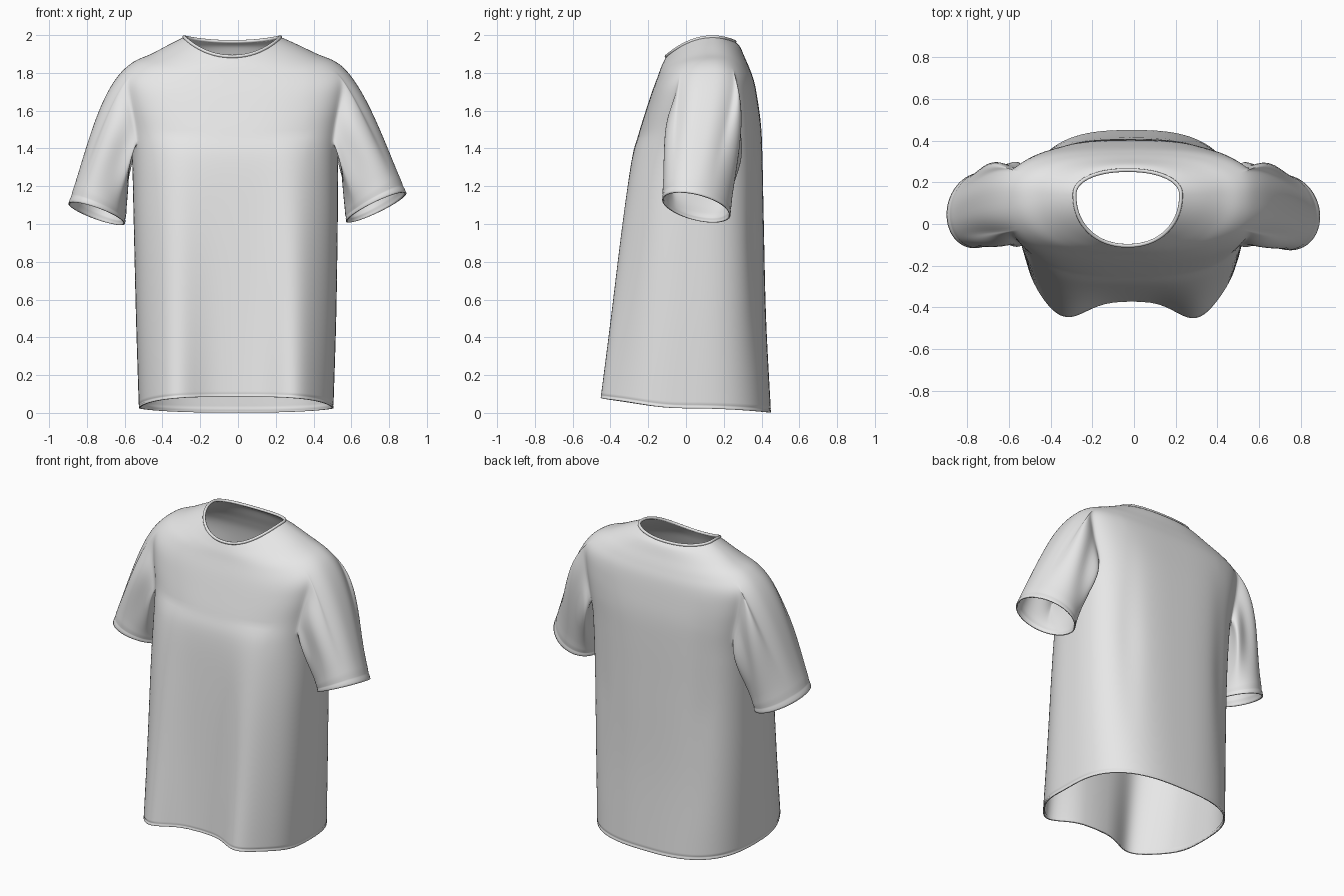
import bpy, bmesh, math
from mathutils import Vector

if "Cube" in bpy.data.objects:
    bpy.data.objects.remove(bpy.data.objects["Cube"])

cloth = bpy.data.materials.new("light grey cotton")
cloth.diffuse_color = (0.8, 0.8, 0.8, 1)
cloth.use_nodes = True
cloth.node_tree.nodes["Principled BSDF"].inputs["Base Color"].default_value = cloth.diffuse_color

# Body profile, hem to neck: half width, x centre, side y, side z, front y, front z, back y, back z, roundness
KEYS = [
    (.515, -.01, .00, .024, -.370, .085, .45, .002, .60),
    (.530, -.01, .03, .50, -.345, .50, .424, .50, .64),
    (.540, -.012, .05, 1.0, -.315, 1.0, .412, 1.0, .68),
    (.546, -.015, .09, 1.34, -.288, 1.33, .405, 1.34, .70),
    (.562, -.015, .11, 1.50, -.253, 1.47, .398, 1.51, .70),
    (.595, -.015, .12, 1.67, -.213, 1.60, .382, 1.64, .70),
    (.605, -.015, .13, 1.79, -.180, 1.70, .362, 1.75, .72),
    (.535, -.018, .13, 1.86, -.150, 1.78, .338, 1.82, .76),
    (.440, -.020, .14, 1.90, -.132, 1.83, .312, 1.88, .82),
    (.340, -.025, .14, 1.95, -.116, 1.865, .285, 1.94, .92),
    (.255, -.030, .14, 1.99, -.104, 1.887, .258, 1.965, .93),
]
COLS = 128
HALF = 9           # armhole half width in columns
SLEEVE_ROWS = 26


def key_at(s):
    """Catmull-Rom interpolation of the body profile."""
    i = min(int(s), len(KEYS) - 2)
    t = s - i
    g = lambda n: KEYS[max(0, min(n, len(KEYS) - 1))]
    return [.5 * (2 * b + (c - a) * t + (2 * a - 5 * b + 4 * c - d) * t * t
                  + (3 * b - a - 3 * c + d) * t ** 3)
            for a, b, c, d in zip(g(i - 1), g(i), g(i + 1), g(i + 2))]


def power(v, e):
    return math.copysign(abs(v) ** e, v) if abs(v) > 1e-9 else 0.0


def bump(v, centre, width):
    return math.exp(-((v - centre) / width) ** 2)


def body_point(s, j, inset=0.0):
    w, xc, ys, zs, yf, zf, yb, zb, e = key_at(s)
    t = 2 * math.pi * j / COLS
    fade = max(0, 1 - zs / 1.5) ** .8
    if math.sin(t) > 0:
        e += .13 * fade
    cx, cy = power(math.cos(t), e), power(math.sin(t), e)
    ye, ze = (yf, zf) if cy < 0 else (yb, zb)
    x = w * cx
    y = ys + abs(cy) * (ye - ys)
    z = zs + (ze - zs) * cy * cy
    # hanging folds: two deep ones in front, shallow ones behind
    if cy < 0:
        y -= fade * abs(cy) * .11 * (bump(x, .32, .14) + bump(x, -.34, .15))
    else:
        mid = max(0, 1 - abs(z - .95) / .75)
        y -= mid * cy * .015 * (bump(x, .36, .07) + bump(x, -.36, .07))
    k = 1 - inset
    return Vector((xc + x * k, ys + (y - ys) * k, z))


# Body rows, with a stitched groove just above the hem
rows = [0, .02, .045, .06, .075, .12] + [i / 6 for i in range(1, 60)] + [9.85, 10]
rows.sort()
bm = bmesh.new()
grid = [[bm.verts.new(body_point(s, j, .006 if s == .06 else 0)) for j in range(COLS)]
        for s in rows]
low = min(range(len(rows)), key=lambda i: abs(rows[i] - 3.5))
top = min(range(len(rows)), key=lambda i: abs(rows[i] - 6.66))


def in_armhole(i, j):
    return low <= i < top and any((j - c + HALF) % COLS < 2 * HALF for c in (0, COLS // 2))


for i in range(len(rows) - 1):
    for j in range(COLS):
        if not in_armhole(i, j):
            k = (j + 1) % COLS
            bm.faces.new((grid[i][j], grid[i][k], grid[i + 1][k], grid[i + 1][j]))


# Sleeves grow out of the armhole edge and curve down to the cuff
def add_sleeve(side, centre, u, v, flare, shoulder):
    c = 0 if side > 0 else COLS // 2
    col = lambda d: (c + d * side) % COLS      # d < 0 is the front on both sides
    path = [(top, -d) for d in range(0, HALF)]
    path += [(i, -HALF) for i in range(top, low, -1)]
    path += [(low, d) for d in range(-HALF, HALF)]
    path += [(i, HALF) for i in range(low, top)]
    path += [(top, d) for d in range(HALF, 0, -1)]
    loop = [grid[i][col(d)] for i, d in path]
    n = len(loop)
    # matching angle on the cuff from the length along the armhole
    lengths = [0]
    for a in range(n):
        lengths.append(lengths[-1] + (loop[(a + 1) % n].co - loop[a].co).length)
    bottom = path.index((low, 0))
    axis = Vector((flare * side, -.06, -.92)).normalized()
    inner_axis = Vector((.14 * side, -.03, -.99)).normalized()
    out_top = Vector((shoulder * side, 0, -.62))
    out_low = Vector((.03 * side, 0, -.99))
    ts = [i / SLEEVE_ROWS for i in range(1, SLEEVE_ROWS - 1)] + [.945, .955, .965, .985, 1]
    ts = sorted(set(ts) - {25 / 26})
    strips = [loop] + [[] for _ in ts]
    for a, vert in enumerate(loop):
        L, Lb = lengths[a], lengths[bottom]
        ph = math.pi * L / Lb if L <= Lb else math.pi * (1 + (L - Lb) / (lengths[n] - Lb))
        p = vert.co.copy()
        radial = u.normalized() * math.cos(ph) + v.normalized() * math.sin(ph)
        q = centre + u * math.cos(ph) + v * math.sin(ph)
        dist = (q - p).length
        up = .5 + .5 * math.cos(ph)
        puff = .45 if p.y > .1 else .25
        c1 = p + out_low.lerp(out_top, up ** .6) * dist * .23 + Vector((0, (p.y - .1) * puff, 0))
        c2 = q - inner_axis.lerp(axis, up) * dist * .33
        for r, t in enumerate(ts):
            m = 1 - t
            co = p * m ** 3 + c1 * 3 * m * m * t + c2 * 3 * m * t * t + q * t ** 3
            # soft drape wrinkles on front and back, fading to the cuff
            swell = math.sin(math.pi * t) * m * 1.6
            co += radial * .014 * swell * math.sin(5 * ph + 2.5 * t) * abs(math.sin(ph))
            if t == .955 or t == .945:
                co -= radial * .002
            strips[r + 1].append(bm.verts.new(co))
    for r in range(len(ts)):
        for a in range(n):
            b = (a + 1) % n
            bm.faces.new((strips[r][a], strips[r][b], strips[r + 1][b], strips[r + 1][a]))
    return [w for s in strips[:-7] for w in s]


soft = add_sleeve(1, Vector((.732, .055, 1.088)), Vector((.16, -.02, .074)),
                  Vector((0, -.18, .032)), .40, .74)
soft += add_sleeve(-1, Vector((-.748, .065, 1.055)), Vector((-.15, -.02, .052)),
                   Vector((0, -.18, .032)), .32, .84)

# Relax the cloth around the armholes
near = set(soft)
for i in range(low - 3, top + 7):
    for ring_vert in grid[i]:
        if abs(ring_vert.co.x) > .38:
            near.add(ring_vert)
for _ in range(4):
    bmesh.ops.smooth_vert(bm, verts=list(near), factor=.5,
                          use_axis_x=True, use_axis_y=True, use_axis_z=True)

bmesh.ops.recalc_face_normals(bm, faces=bm.faces[:])
bm.normal_update()
if grid[12][COLS * 3 // 4].normal.y > 0:
    bmesh.ops.reverse_faces(bm, faces=bm.faces[:])
neck = [v.co.copy() for v in grid[-1]]
mesh = bpy.data.meshes.new("shirt_body_and_sleeves")
bm.to_mesh(mesh)
bm.free()
mesh.materials.append(cloth)
shirt = bpy.data.objects.new("shirt_body_and_sleeves", mesh)
bpy.context.collection.objects.link(shirt)
for p in mesh.polygons:
    p.use_smooth = True
thick = shirt.modifiers.new("cloth thickness", 'SOLIDIFY')
thick.thickness = .008
thick.offset = -1

# Neck band: rolled edge round the opening
curve = bpy.data.curves.new("neck_band", 'CURVE')
curve.dimensions = '3D'
curve.bevel_depth = .009
curve.bevel_resolution = 3
line = curve.splines.new('POLY')
line.points.add(len(neck) - 1)
for pt, co in zip(line.points, neck):
    pt.co = (*co, 1)
line.use_cyclic_u = True
line.use_smooth = True
curve.materials.append(cloth)
bpy.context.collection.objects.link(bpy.data.objects.new("neck_band", curve))
